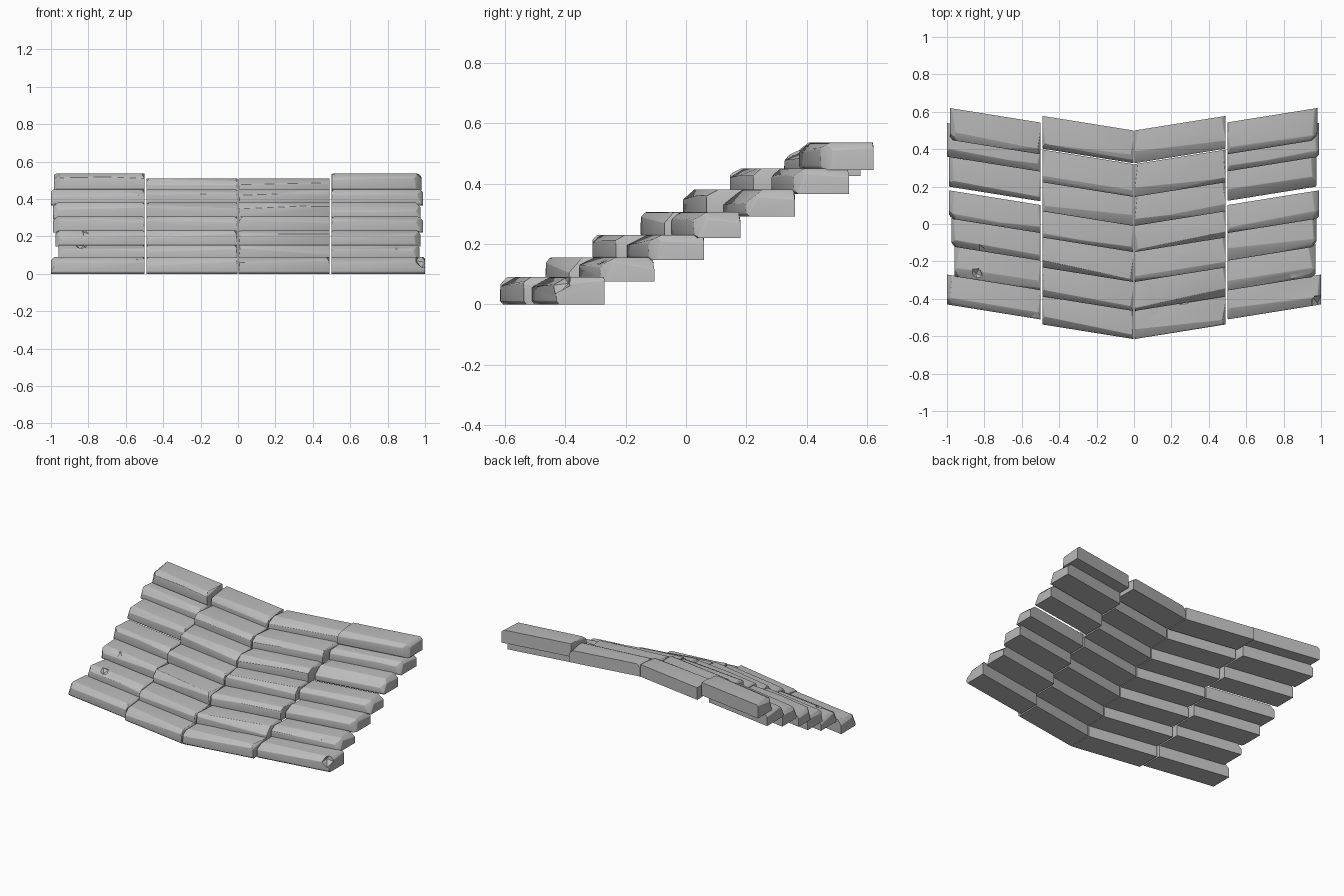
import bpy, bmesh, random
from mathutils import Vector

random.seed(7)
cube = bpy.data.objects.get("Cube")
if cube:
    bpy.data.objects.remove(cube, do_unlink=True)

stone = bpy.data.materials.new("grey stone")
stone.use_nodes = True
stone.diffuse_color = (0.5, 0.5, 0.5, 1)
stone.node_tree.nodes["Principled BSDF"].inputs["Base Color"].default_value = (0.5, 0.5, 0.5, 1)

SLOPE = 0.16  # the rows sweep back towards both sides
# bottom, top, centre front y, outer front y, outer back y, right end, left end
ROWS = [
    (0.00, 0.090, -0.615, -0.43, -0.27, 1.00, 1.00),
    (0.075, 0.155, -0.465, -0.28, -0.105, 0.97, 0.96),
    (0.147, 0.230, -0.31, -0.12, 0.06, 0.975, 0.975),
    (0.220, 0.305, -0.15, 0.03, 0.18, 0.99, 0.99),
    (0.290, 0.380, -0.01, 0.20, 0.36, 0.975, 0.99),
    (0.365, 0.450, 0.145, 0.36, 0.54, 0.99, 1.00),
    (0.445, 0.535, 0.325, 0.45, 0.62, 0.98, 0.985),
]


def slice_off(bm, point, normal):
    """Cut away everything beyond a plane and close the hole."""
    cut = bmesh.ops.bisect_plane(bm, geom=bm.verts[:] + bm.edges[:] + bm.faces[:],
                                 plane_co=point, plane_no=normal, clear_outer=True)
    edges = [e for e in cut["geom_cut"] if isinstance(e, bmesh.types.BMEdge)]
    bmesh.ops.holes_fill(bm, edges=edges, sides=0)


def make_stone(name, side, x0, x1, front, back, z0, z1, wear, outer):
    """A worn block from x0 to x1; front and back are given at x0."""
    bm = bmesh.new()
    bmesh.ops.create_cube(bm, size=1)
    for v in bm.verts:
        x = x0 if v.co.x < 0 else x1
        y = (front if v.co.y < 0 else back) + SLOPE * (x - x0)
        v.co = (side * x, y, z0 if v.co.z < 0 else z1)
    if side < 0:
        bmesh.ops.reverse_faces(bm, faces=bm.faces[:])

    def edge_point(t, z):
        x = x0 + t * (x1 - x0)
        return Vector((side * x, front + SLOPE * (x - x0), z))

    # worn front top edge: two slightly skewed cuts
    across = Vector((side * SLOPE, -1, 0))
    for t, tilt in ((0.25, 1.0), (0.8, 1.6)):
        n = across + Vector((random.uniform(-0.06, 0.06), 0, tilt * random.uniform(0.8, 1.3)))
        slice_off(bm, edge_point(t, z1) - n.normalized() * wear * random.uniform(0.7, 1.2), n)
    # lower front edge
    slice_off(bm, edge_point(0.5, z0) + Vector((0, 0.005, 0.005)), across + Vector((0, 0, -0.9)))
    # ends: vertical front corner and top edge
    for t, d in ((0, -side), (1, side)):
        size = random.uniform(0.014, 0.024) if outer and t else 0.006
        n = Vector((d, -0.8, random.uniform(0.1, 0.5)))
        slice_off(bm, edge_point(t, z1) - n.normalized() * size * 1.4, n)
        n = Vector((d, random.uniform(-0.2, 0.2), random.uniform(0.8, 1.2)))
        mid = edge_point(t, z1) + Vector((0, (back - front) / 2, 0))
        slice_off(bm, mid - n.normalized() * size * 0.8, n)

    # soften the worn edges, leaving the back and underside crisp
    bmesh.ops.dissolve_degenerate(bm, dist=0.001, edges=bm.edges[:])
    bm.normal_update()

    def crisp(f):
        return f.normal.z < -0.9 or f.normal.y > 0.8
    soft = [e for e in bm.edges if len(e.link_faces) == 2 and e.calc_face_angle() > 0.2
            and not any(crisp(f) for f in e.link_faces)]
    bmesh.ops.bevel(bm, geom=soft, offset=0.006, segments=2, affect='EDGES',
                    profile=0.5, clamp_overlap=True)
    bmesh.ops.recalc_face_normals(bm, faces=bm.faces[:])
    mesh = bpy.data.meshes.new(name)
    bm.to_mesh(mesh)
    bm.free()
    mesh.materials.append(stone)
    obj = bpy.data.objects.new(name, mesh)
    bpy.context.collection.objects.link(obj)
    return obj


def chip(obj, location, scale, turn):
    """Knock a faceted chip out of a stone."""
    bpy.ops.mesh.primitive_ico_sphere_add(subdivisions=1, radius=1, location=location,
                                          rotation=(0.2, 0.1, turn))
    cutter = bpy.context.object
    cutter.scale = scale
    cutter.hide_render = True
    cutter.data.materials.append(stone)
    mod = obj.modifiers.new("chip", 'BOOLEAN')
    mod.operation = 'DIFFERENCE'
    mod.solver = 'EXACT'
    mod.object = cutter
    graph = bpy.context.evaluated_depsgraph_get()
    worn = bpy.data.meshes.new_from_object(obj.evaluated_get(graph))
    obj.modifiers.clear()
    obj.data = worn
    bpy.data.objects.remove(cutter, do_unlink=True)


# seven rows of four stones
stones = {}
for i, (z0, z1, centre, outer_front, outer_back, right_end, left_end) in enumerate(ROWS):
    for side, word, end in ((1, "left", right_end), (-1, "right", left_end)):
        drop = 0.02 if i == 6 else 0
        name = f"step_{i + 1}_{word}_inner_stone"
        stones[name] = make_stone(name, side, 0.003, 0.49, centre, centre + 0.175,
                                  z0 - drop, z1 - drop * 1.3, 0.018, False)
        name = f"step_{i + 1}_{word}_outer_stone"
        shift = SLOPE * (end - 0.5)
        wear = 0.035 if (i, side) == (4, 1) else 0.019
        stones[name] = make_stone(name, side, 0.5, end, outer_front - shift,
                                  outer_back - shift, z0, z1, wear, True)

# chipped spots
chip(stones["step_2_right_outer_stone"], (-0.84, -0.27, 0.16), (0.035, 0.04, 0.03), 0.4)
chip(stones["step_3_right_outer_stone"], (-0.82, -0.14, 0.235), (0.03, 0.04, 0.035), 0.9)
chip(stones["step_2_left_outer_stone"], (0.85, -0.29, 0.16), (0.05, 0.04, 0.03), 0.2)
chip(stones["step_1_left_inner_stone"], (0.25, -0.39, 0.095), (0.12, 0.05, 0.012), 0.16)
chip(stones["step_1_left_outer_stone"], (0.99, -0.43, 0.08), (0.045, 0.06, 0.05), 0.5)
chip(stones["step_1_right_outer_stone"], (-0.56, -0.51, 0.09), (0.04, 0.03, 0.03), 0.3)

# smooth shading with sharp edges kept
bpy.ops.object.select_all(action='DESELECT')
for obj in stones.values():
    obj.select_set(True)
bpy.context.view_layer.objects.active = obj
bpy.ops.object.shade_smooth_by_angle(angle=0.6)
